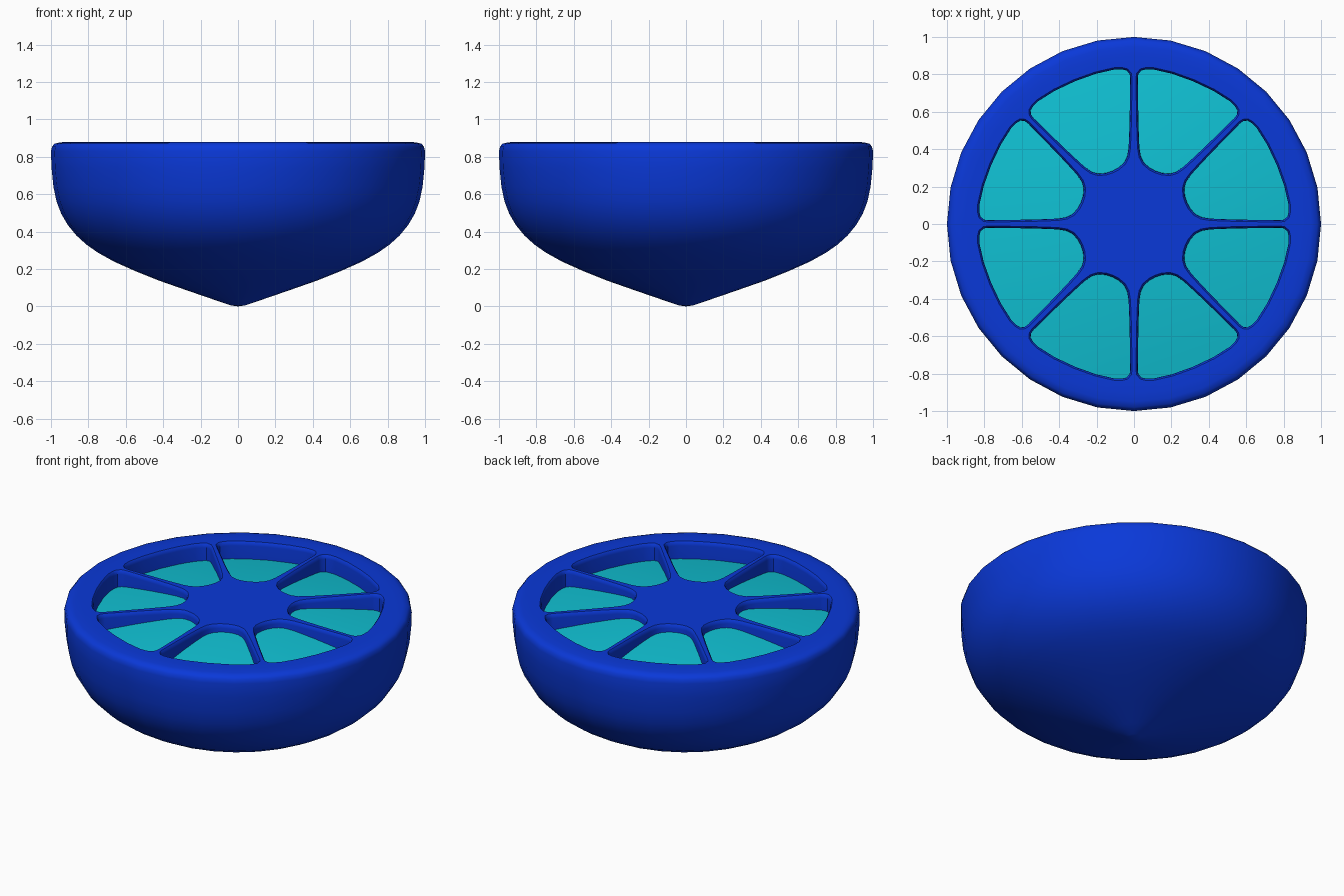
import bpy, bmesh, math
from mathutils import Vector

if "Cube" in bpy.data.objects:
    bpy.data.objects.remove(bpy.data.objects["Cube"])

SIDES = 32


def material(name, rgb):
    m = bpy.data.materials.new(name)
    m.diffuse_color = (*rgb, 1)
    m.use_nodes = True
    m.node_tree.nodes["Principled BSDF"].inputs["Base Color"].default_value = m.diffuse_color
    return m


def add_object(name, bm, mat=None):
    bmesh.ops.recalc_face_normals(bm, faces=bm.faces)
    mesh = bpy.data.meshes.new(name)
    bm.to_mesh(mesh)
    bm.free()
    ob = bpy.data.objects.new(name, mesh)
    bpy.context.collection.objects.link(ob)
    if mat:
        mesh.materials.append(mat)
    return ob


def select(ob):
    bpy.ops.object.select_all(action='DESELECT')
    ob.select_set(True)
    bpy.context.view_layer.objects.active = ob


def smooth(ob, angle):
    select(ob)
    bpy.ops.object.shade_smooth_by_angle(angle=math.radians(angle))


def bridge(bm, a, b):
    n = len(a)
    for i in range(n):
        j = (i + 1) % n
        bm.faces.new((a[i], a[j], b[j], b[i]))


def lathe(name, tip, profile, mat):
    """Turn a profile about z, from a pointed start to a flat end."""
    bm = bmesh.new()
    rings = []
    for r, z in profile:
        rings.append([bm.verts.new((r * math.cos(t), r * math.sin(t), z))
                      for t in (2 * math.pi * i / SIDES for i in range(SIDES))])
    for a, b in zip(rings, rings[1:]):
        bridge(bm, a, b)
    apex = bm.verts.new((0, 0, tip))
    for i in range(SIDES):
        bm.faces.new((apex, rings[0][i], rings[0][(i + 1) % SIDES]))
    bm.faces.new(rings[-1])
    return add_object(name, bm, mat)


rind_mat = material("rind_blue", (0.003, 0.04, 0.69))
flesh_mat = material("flesh_cyan", (0.005, 0.53, 0.65))

# Rind: half fruit with pointed base and softly rounded rim
rind = lathe("rind", 0.0, [
    (0.04, 0.006), (0.12, 0.033), (0.28, 0.088), (0.42, 0.137), (0.545, 0.187),
    (0.66, 0.238), (0.75, 0.288), (0.81, 0.33), (0.865, 0.38), (0.91, 0.435),
    (0.945, 0.495), (0.97, 0.56), (0.987, 0.64), (0.997, 0.74), (1.0, 0.83),
    (0.994, 0.855), (0.98, 0.87), (0.95, 0.877), (0.9, 0.88)], rind_mat)

# Segment pockets: half outline (along, across) mirrored about the segment axis
half = [(.306, 0), (.309, .035), (.321, .073), (.345, .103), (.385, .128),
        (.445, .156), (.52, .190), (.62, .233), (.73, .280), (.75, .285),
        (.773, .278), (.788, .257), (.803, .22), (.82, .12), (.826, 0)]
outline = [Vector(p) for p in half] + [Vector((u, -v)) for u, v in half[-2:0:-1]]


def grown(points, d):
    out = []
    for i, p in enumerate(points):
        t = (points[(i + 1) % len(points)] - points[i - 1]).normalized()
        out.append(p + Vector((-t.y, t.x)) * d)
    return out


bm = bmesh.new()
for k in range(8):
    a = math.radians(22.5 + 45 * k)
    rings = []
    for z, d in ((.68, 0), (.855, 0), (.871, .003), (.88, .01), (.95, .01)):
        rings.append([bm.verts.new((p.x * math.cos(a) - p.y * math.sin(a),
                                    p.x * math.sin(a) + p.y * math.cos(a), z))
                      for p in grown(outline, d)])
    for r0, r1 in zip(rings, rings[1:]):
        bridge(bm, r0, r1)
    bm.faces.new(rings[0])
    bm.faces.new(rings[-1])
cutter = add_object("pocket_cutter", bm)
cutter.hide_render = True

cut = rind.modifiers.new("pockets", 'BOOLEAN')
cut.operation = 'DIFFERENCE'
cut.solver = 'EXACT'
cut.object = cutter
select(rind)
bpy.ops.object.modifier_apply(modifier=cut.name)
bpy.data.objects.remove(cutter)
smooth(rind, 35)

# Flesh: shallow dome showing at the bottom of every pocket
flesh = lathe("flesh", 0.842, [
    (0.15, 0.84), (0.3, 0.832), (0.45, 0.82), (0.6, 0.804), (0.75, 0.785),
    (0.86, 0.768), (0.86, 0.7)], flesh_mat)
smooth(flesh, 35)
